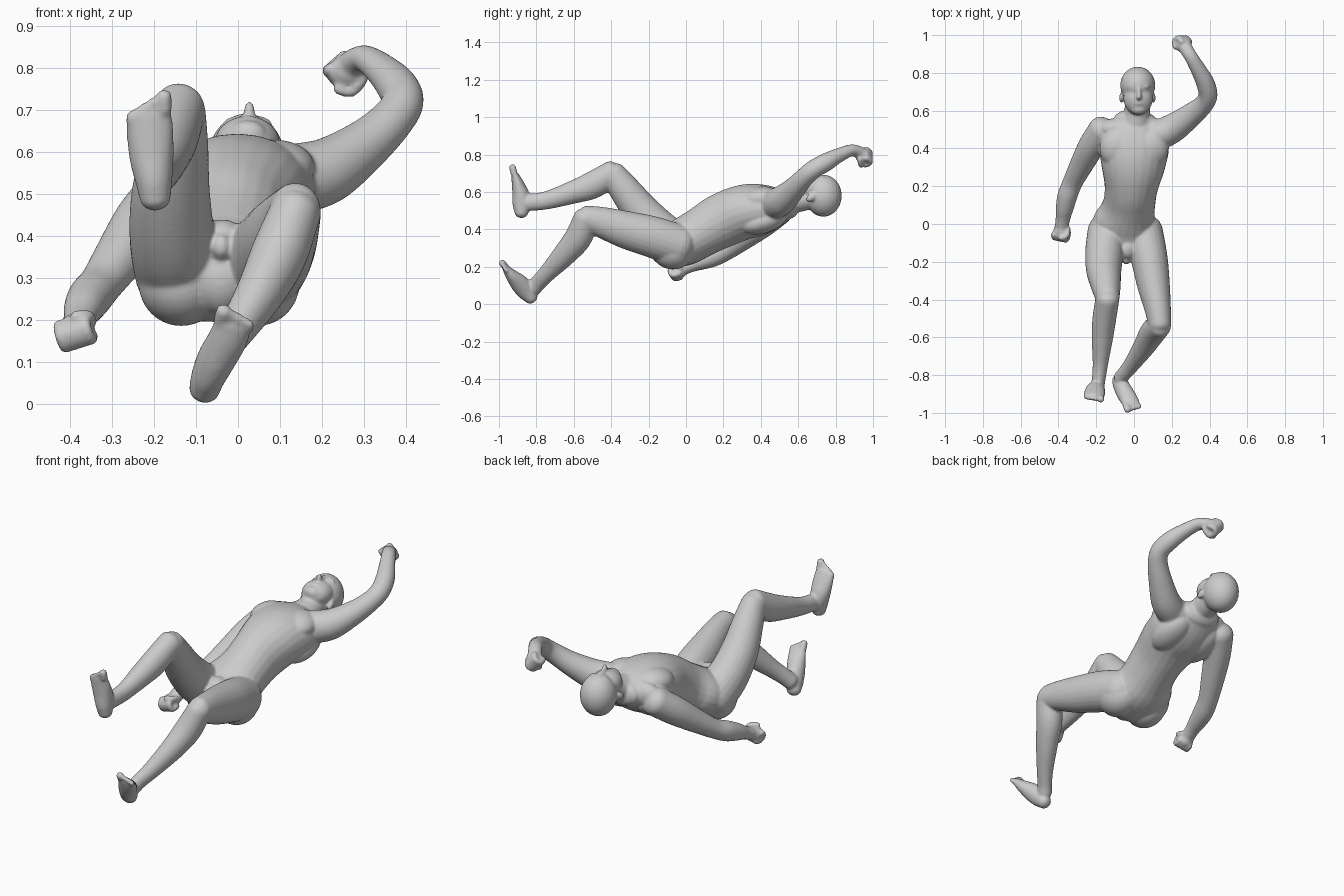
import bpy, bmesh, math
from mathutils import Vector, Matrix

bm = bmesh.new()
SIDES = 24
GROW = .003          # offsets the shrinkage of the final softening
X, Z = Vector((1, 0, 0)), Vector((0, 0, 1))


def ball(c, r, rot=(0, 0, 0)):
    """Ellipsoid at c with radii r."""
    m = Matrix.Translation(c)
    for a, axis in zip(rot, 'XYZ'):
        m = m @ Matrix.Rotation(math.radians(a), 4, axis)
    bmesh.ops.create_uvsphere(bm, u_segments=24, v_segments=16, radius=1,
                              matrix=m @ Matrix.Diagonal((*r, 1)))


def catmull(a, b, c, d, t):
    return [0.5 * (2*q + (r-p)*t + (2*p-5*q+4*r-s)*t*t + (3*q-p-3*r+s)*t**3)
            for p, q, r, s in zip(a, b, c, d)]


def loft(pts, side=X, steps=6):
    """Closed rounded tube through (x, y, z, side radius, depth radius)."""
    e = [pts[0]] + pts + [pts[-1]]
    path = [catmull(*e[i:i+4], k/steps) for i in range(len(pts)-1) for k in range(steps)]
    path.append(list(pts[-1]))
    pos = [Vector(p[:3]) for p in path]
    frames = []
    for i, p in enumerate(path):
        t = (pos[min(i+1, len(pos)-1)] - pos[max(i-1, 0)]).normalized()
        frames.append((pos[i], t, p[3] + GROW, p[4] + GROW))

    def cap(f, sign):
        c, t, a, b = f
        h = min(a, b) * 0.8 * sign
        return [(c + t*h*math.sin(q), t, a*math.cos(q), b*math.cos(q))
                for q in (.35, .7, 1.05, 1.4)]
    frames = cap(frames[0], -1)[::-1] + frames + cap(frames[-1], 1)
    rings = []
    for c, t, a, b in frames:
        s = (side - t*side.dot(t)).normalized()
        d = t.cross(s)
        rings.append([bm.verts.new(c + s*a*math.cos(2*math.pi*k/SIDES)
                                   + d*b*math.sin(2*math.pi*k/SIDES)) for k in range(SIDES)])
    for r0, r1 in zip(rings, rings[1:]):
        for k in range(SIDES):
            n = (k+1) % SIDES
            bm.faces.new((r0[k], r0[n], r1[n], r1[k]))
    bm.faces.new(rings[0][::-1])
    bm.faces.new(rings[-1])


# torso, pelvis to collar
loft([(-.045, -.09, .310, .165, .115), (-.05, -.01, .335, .172, .127),
      (-.035, .06, .373, .145, .130), (-.025, .11, .402, .135, .134),
      (-.015, .19, .446, .138, .143), (-.005, .30, .49, .165, .144),
      (0, .40, .507, .182, .135), (.003, .48, .52, .165, .108), (.01, .545, .53, .115, .072)])
# flat chest, shoulder blades, shoulder slope, buttocks
for s in (-1, 1):
    ball((s*.085, .40, .565), (.098, .105, .064), (8, 0, 0))
    ball((s*.095, .42, .445), (.085, .13, .064), (18, 0, 0))
    ball((.005 + s*.10, .505, .53), (.10, .055, .068))
    ball((-.045 + s*.09, -.07, .288), (.102, .115, .102))
# crotch and groin
ball((-.04, -.12, .30), (.075, .075, .09))
ball((-.035, -.13, .39), (.05, .06, .05))
ball((-.04, -.185, .375), (.024, .030, .032))

# neck and head
loft([(.005, .48, .535, .085, .07), (.013, .56, .55, .070, .064),
      (.018, .62, .562, .064, .062), (.018, .68, .575, .066, .06)])
ball((.020, .735, .58), (.093, .098, .112))
ball((.022, .665, .622), (.078, .088, .064))
ball((.024, .608, .642), (.044, .030, .034))
# nose, lips, brow, ears
ball((.027, .672, .694), (.014, .018, .028))
ball((.026, .695, .688), (.011, .034, .014))
ball((.025, .640, .676), (.026, .013, .011))
ball((.023, .728, .672), (.058, .016, .016))
for s in (-1, 1):
    ball((.018 + s*.084, .668, .570), (.013, .030, .020), (35, 0, 0))

# lowered arm
loft([(-.16, .495, .50, .074, .08), (-.225, .41, .43, .071, .069),
      (-.285, .30, .345, .057, .058), (-.325, .22, .288, .048, .050),
      (-.352, .15, .255, .050, .050), (-.368, .08, .228, .042, .044),
      (-.376, .03, .207, .032, .036), (-.384, -.02, .185, .030, .034)], Z)
# raised arm
loft([(.13, .47, .535, .082, .078), (.21, .51, .555, .076, .074),
      (.30, .575, .615, .059, .060), (.365, .63, .675, .049, .050),
      (.392, .68, .720, .047, .047), (.378, .745, .757, .046, .046),
      (.345, .81, .793, .037, .039), (.305, .88, .822, .029, .033),
      (.280, .92, .815, .030, .033), (.265, .945, .798, .034, .034)], Z)


def fist(c, wrist, across):
    """Palm block, four curled fingers and a thumb."""
    c, f = Vector(c), (Vector(c) - Vector(wrist)).normalized()
    a = Vector(across)
    a = (a - f*a.dot(f)).normalized()
    n = f.cross(a)
    ball(c, (.044, .042, .042))
    for k in range(4):
        o = c + a*(k-1.5)*.021
        loft([(*(o + f*u + n*v), .012, .012) for u, v in
              ((.0, -.024), (.034, -.018), (.038, .014), (.010, .030))], a, 3)
    loft([(*(c + a*u + f*w + n*v), .012, .012) for u, w, v in
          ((.035, -.025, .0), (.042, .005, .028), (.015, .02, .042))], f, 3)


fist((-.385, -.04, .175), (-.38, .03, .205), (1, 0, .4))
fist((.262, .948, .793), (.30, .89, .825), (.5, .2, -.8))

# raised leg: thigh, shin
loft([(-.135, -.04, .315, .108, .11), (-.155, -.14, .39, .100, .108),
      (-.16, -.24, .498, .091, .095), (-.148, -.33, .615, .075, .080),
      (-.14, -.39, .695, .061, .067)])
loft([(-.14, -.392, .700, .060, .066), (-.157, -.50, .637, .060, .070),
      (-.168, -.61, .597, .053, .058), (-.178, -.74, .557, .038, .046),
      (-.188, -.83, .545, .033, .043), (-.195, -.865, .545, .035, .042)])
# bent leg: thigh, shin
loft([(.045, -.04, .315, .105, .11), (.08, -.18, .36, .095, .108),
      (.103, -.32, .398, .084, .098), (.126, -.45, .438, .067, .080),
      (.137, -.535, .460, .058, .066)])
loft([(.137, -.535, .460, .058, .064), (.098, -.575, .358, .064, .070),
      (.052, -.65, .265, .054, .060), (-.01, -.74, .168, .040, .044),
      (-.05, -.79, .115, .034, .040), (-.07, -.815, .085, .035, .040)])

# feet
loft([(-.197, -.880, .490, .034, .034), (-.200, -.880, .530, .041, .044),
      (-.205, -.882, .580, .049, .044), (-.209, -.898, .640, .053, .031),
      (-.212, -.914, .690, .052, .018)])
loft([(-.080, -.828, .035, .034, .034), (-.070, -.853, .068, .038, .046),
      (-.050, -.890, .110, .043, .046), (-.026, -.930, .152, .045, .032),
      (-.012, -.960, .188, .043, .018)])


def toes(big, small, up):
    """Row of five toes from the big one to the small one."""
    big, small, up = Vector(big), Vector(small), Vector(up)
    for k in range(5):
        p = big.lerp(small, (0, .32, .56, .79, 1)[k])
        r = .016 if k == 0 else .0105 - .0006*k
        q = p + up*(1 - .13*k)
        loft([(*p, r, r), (*q, r, r)], X, 3)


toes((-.176, -.920, .700), (-.254, -.915, .672), (0, -.008, .034))
toes((-.040, -.962, .195), (.026, -.958, .178), (.006, -.022, .028))

# merge into one continuous skin
bmesh.ops.recalc_face_normals(bm, faces=bm.faces)
mesh = bpy.data.meshes.new("body")
bm.to_mesh(mesh)
bm.free()
body = bpy.data.objects.new("body", mesh)
bpy.context.collection.objects.link(body)
skin = bpy.data.materials.new("plain grey")
skin.diffuse_color = (.6, .6, .6, 1)
mesh.materials.append(skin)

remesh = body.modifiers.new("blend_parts", 'REMESH')
remesh.mode = 'VOXEL'
remesh.voxel_size = .006
remesh.use_smooth_shade = True
soft = body.modifiers.new("soften", 'SMOOTH')
soft.factor = .5
soft.iterations = 10
